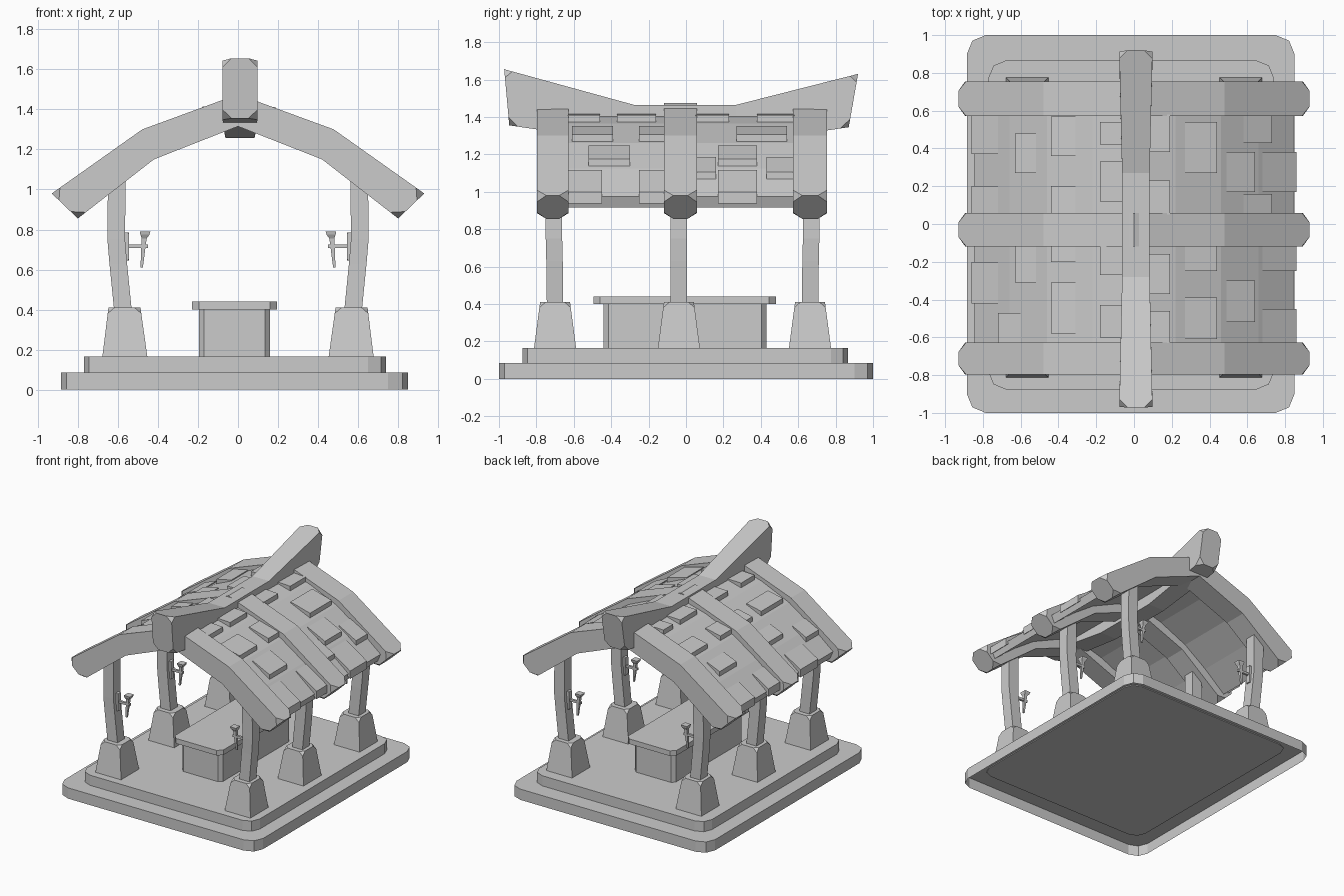
import bpy, bmesh
from mathutils import Vector

if "Cube" in bpy.data.objects:
    bpy.data.objects.remove(bpy.data.objects["Cube"])

GREY = (0.6, 0.6, 0.6, 1)
mat = bpy.data.materials.new("plain grey")
mat.use_nodes = True
mat.diffuse_color = GREY
mat.node_tree.nodes["Principled BSDF"].inputs["Base Color"].default_value = GREY


def finish(bm, name):
    bmesh.ops.recalc_face_normals(bm, faces=bm.faces)
    me = bpy.data.meshes.new(name)
    bm.to_mesh(me)
    bm.free()
    me.materials.append(mat)
    ob = bpy.data.objects.new(name, me)
    bpy.context.collection.objects.link(ob)
    return ob


def loft(name, rings, clip=0.0, clip_start=True, clip_end=True):
    """Skin a list of equal rings, cap the ends and clip the end corners."""
    bm = bmesh.new()
    vs = [[bm.verts.new(p) for p in r] for r in rings]
    n = len(vs[0])
    for a, b in zip(vs, vs[1:]):
        for i in range(n):
            j = (i + 1) % n
            bm.faces.new((a[i], a[j], b[j], b[i]))
    bm.faces.new(vs[0])
    bm.faces.new(vs[-1])
    if clip:
        corners = (vs[0] if clip_start else []) + (vs[-1] if clip_end else [])
        bmesh.ops.bevel(bm, geom=corners, offset=clip, segments=1,
                        profile=0.5, affect='VERTICES')
    return finish(bm, name)


def rect(x0, x1, y0, y1, z):
    return [(x0, y0, z), (x1, y0, z), (x1, y1, z), (x0, y1, z)]


def slab(name, x0, x1, y0, y1, z0, z1, radius, segs=2, open_bottom=False):
    """Box with rounded upright edges."""
    bm = bmesh.new()
    lo = [bm.verts.new(p) for p in rect(x0, x1, y0, y1, z0)]
    hi = [bm.verts.new(p) for p in rect(x0, x1, y0, y1, z1)]
    bm.faces.new(hi)
    bottom = bm.faces.new(lo[::-1])
    for i in range(4):
        j = (i + 1) % 4
        bm.faces.new((lo[i], lo[j], hi[j], hi[i]))
    edges = [bm.edges.get((a, b)) for a, b in zip(lo, hi)]
    bmesh.ops.bevel(bm, geom=edges, offset=radius, segments=segs,
                    profile=0.5, affect='EDGES')
    if open_bottom:
        low = [f for f in bm.faces if all(v.co.z < z0 + 1e-4 for v in f.verts)]
        bmesh.ops.delete(bm, geom=low, context='FACES_ONLY')
    return finish(bm, name)


# Stepped platform and central table
slab("base_step", -0.885, 0.85, -1, 1, 0, 0.085, 0.1, open_bottom=True)
slab("upper_step", -0.77, 0.74, -0.875, 0.865, 0.078, 0.165, 0.09)
slab("table_body", -0.195, 0.16, -0.44, 0.43, 0.16, 0.405, 0.025, 1)
slab("table_top", -0.23, 0.195, -0.495, 0.48, 0.4, 0.44, 0.035, 1)


# Posts with tapered feet and wall torches
def square(x, y, z, r):
    return rect(x - r, x + r, y - r, y + r, z)


def post(side, y, lean, tag):
    loft("foot_" + tag, [square(side * 0.565, y, 0.16, 0.113),
                         square(side * 0.567, y, 0.41, 0.08)], 0.03, False)
    path = [(0.573, 0.38, 0), (0.598, 0.63, 0.3), (0.608, 0.75, 0.6), (0.605, 1.12, 1)]
    loft("post_" + tag, [square(side * x, y + lean * t, z, 0.044) for x, z, t in path])
    loft("torch_plate_" + tag, [rect(side * 0.57, side * 0.545, y - 0.02, y + 0.02, z)
                                for z in (0.645, 0.785)], 0.008)
    loft("torch_arm_" + tag, [rect(side * 0.555, side * 0.45, y - 0.009, y + 0.009, z)
                              for z in (0.707, 0.725)])
    stem = [(0.481, 0.61, 0.006), (0.468, 0.765, 0.013)]
    loft("torch_handle_" + tag, [square(side * x, y, z, r) for x, z, r in stem])
    cup = [(0.468, 0.755, 0.012), (0.465, 0.775, 0.023), (0.463, 0.79, 0.026)]
    loft("torch_cup_" + tag, [square(side * x, y, z, r) for x, z, r in cup])


ROWS = [("front", -0.7, -0.01), ("middle", -0.038, 0), ("back", 0.663, 0.01)]
for row, y, lean in ROWS:
    post(1, y, lean, row + "_left")
    post(-1, y, lean, row + "_right")

# Bent roof beams: top x, top z, bottom x, bottom z
half = [(0.93, 0.98, 0.8, 0.855), (0.478, 1.3, 0.42, 1.15)]
arch = [(-a, b, -c, d) for a, b, c, d in half] + [(0, 1.475, 0, 1.315)] + half[::-1]
for name, y0, y1 in [("front", -0.797, -0.628), ("middle", -0.118, 0.058),
                     ("back", 0.572, 0.755)]:
    loft("roof_beam_" + name,
         [[(a, y0, b), (a, y1, b), (c, y1, d), (c, y0, d)] for a, b, c, d in arch], 0.05)

# Upswept ridge beam: top y, top z, bottom y, bottom z, half width
ridge = [(-0.972, 1.655, -0.945, 1.355, 0.088), (-0.28, 1.465, -0.28, 1.257, 0.073),
         (0.27, 1.465, 0.27, 1.257, 0.073), (0.92, 1.63, 0.87, 1.345, 0.088)]
loft("ridge_beam", [[(0.01 - w, a, b), (0.01 + w, a, b), (0.01 + w, c, d), (0.01 - w, c, d)]
                    for a, b, c, d, w in ridge], 0.045)

# Curved roof panel
SURF = [(0, 1.425), (0.22, 1.365), (0.46, 1.26), (0.66, 1.125), (0.845, 0.975)]


def height(x):
    for (xa, za), (xb, zb) in zip(SURF, SURF[1:]):
        if x <= xb or xb == SURF[-1][0]:
            return za + (zb - za) * (x - xa) / (xb - xa)


line = [(-x, z) for x, z in SURF[:0:-1]] + SURF
loft("roof_panel", [[(x, -0.77, z), (x, 0.73, z), (x * 0.97, 0.73, z - 0.06),
                     (x * 0.97, -0.77, z - 0.06)] for x, z in line])


# Raised shingles: inner x, outer x, then front and back y of each one
def shingle(side, x0, x1, y0, y1):
    rings = []
    for x, up in ((x0, 0.008), (x1, 0.037)):
        z, s = height(x), side * x
        rings.append([(s, y0, z + up), (s, y1, z + up), (s, y1, z - 0.025), (s, y0, z - 0.025)])
    loft("shingle", rings)


LEFT = [(0.06, 0.19, [(-0.63, -0.46), (-0.37, -0.16), (0.05, 0.23), (0.38, 0.58)]),
        (0.27, 0.44, [(-0.61, -0.39), (-0.25, -0.11), (0.27, 0.54)]),
        (0.49, 0.64, [(-0.52, -0.3), (0.17, 0.38)]),
        (0.58, 0.73, [(0.05, 0.16), (0.43, 0.58)]),
        (0.68, 0.86, [(-0.63, -0.45), (-0.25, -0.11), (0.17, 0.38)])]
RIGHT = [(0.06, 0.18, [(-0.6, -0.43), (-0.27, -0.11), (0.12, 0.33), (0.42, 0.54)]),
         (0.31, 0.44, [(-0.58, -0.31), (-0.2, -0.11), (0.05, 0.2), (0.36, 0.57)]),
         (0.52, 0.63, [(-0.31, -0.11), (0.27, 0.48)]),
         (0.6, 0.72, [(-0.63, -0.47)]),
         (0.72, 0.86, [(-0.42, -0.2), (0.05, 0.2), (0.37, 0.58)])]
for side, table in ((1, LEFT), (-1, RIGHT)):
    for x0, x1, spans in table:
        for y0, y1 in spans:
            shingle(side, x0, x1, y0, y1)
